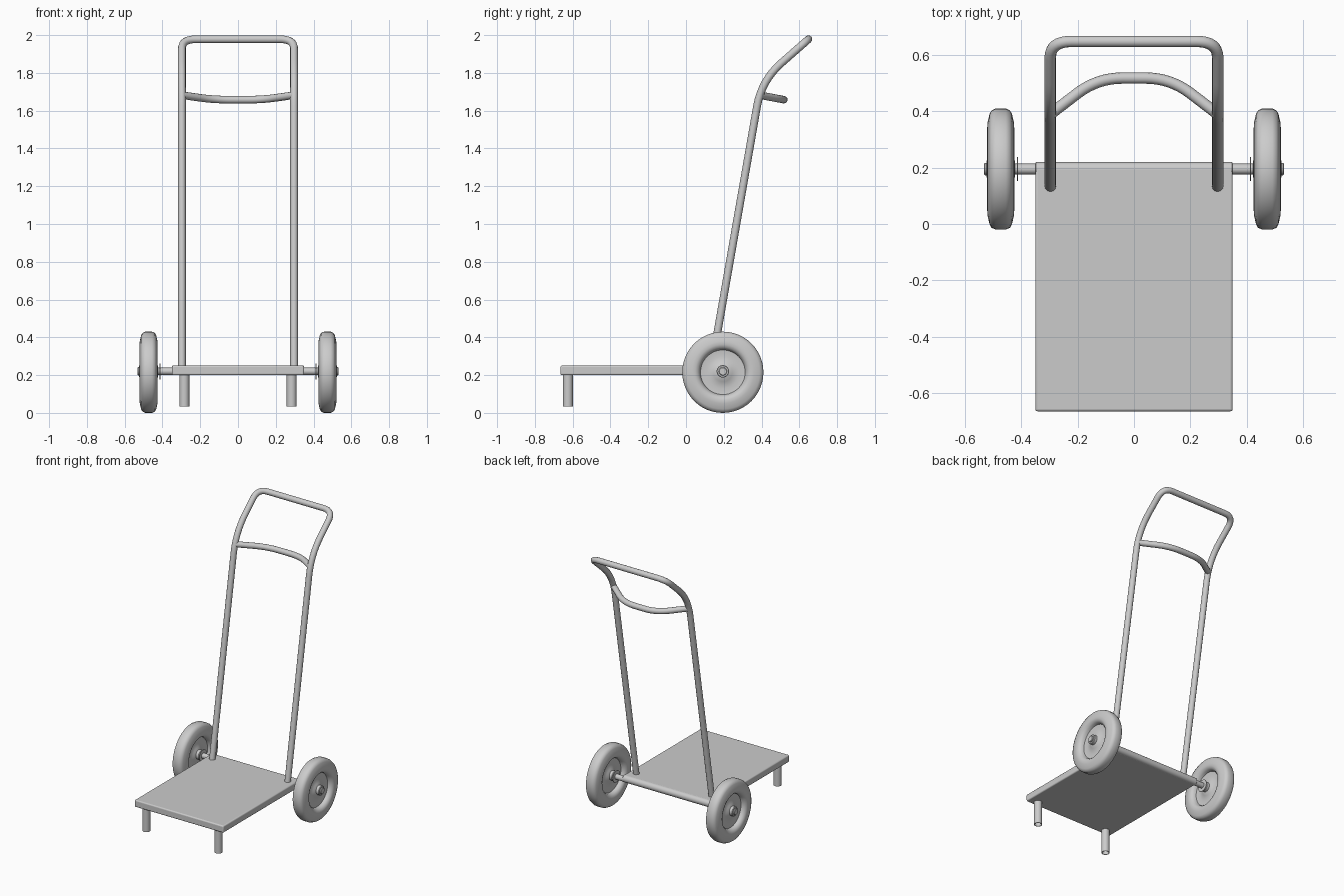
import bpy, bmesh, math
from mathutils import Vector, Matrix

if "Cube" in bpy.data.objects:
    bpy.data.objects.remove(bpy.data.objects["Cube"])


def finish(obj, angle=40):
    bpy.ops.object.select_all(action='DESELECT')
    obj.select_set(True)
    bpy.context.view_layer.objects.active = obj
    bpy.ops.object.shade_smooth_by_angle(angle=math.radians(angle))


def fillet(points, radii, steps=8):
    """Round the inner corners of a polyline."""
    pts = [Vector(p) for p in points]
    out = [pts[0]]
    for i in range(1, len(pts) - 1):
        p, cut = pts[i], radii[i - 1]
        a = p + (pts[i - 1] - p).normalized() * cut
        b = p + (pts[i + 1] - p).normalized() * cut
        for k in range(steps + 1):
            t = k / steps
            out.append(a * (1 - t) ** 2 + p * 2 * t * (1 - t) + b * t * t)
    return out + [pts[-1]]


def tube(name, path, radius):
    curve = bpy.data.curves.new(name, 'CURVE')
    curve.dimensions = '3D'
    curve.bevel_depth = radius
    curve.bevel_resolution = 4
    curve.use_fill_caps = True
    spline = curve.splines.new('POLY')
    spline.points.add(len(path) - 1)
    for sp, p in zip(spline.points, path):
        sp.co = (*p, 1)
    obj = bpy.data.objects.new(name, curve)
    bpy.context.collection.objects.link(obj)
    bpy.ops.object.select_all(action='DESELECT')
    obj.select_set(True)
    bpy.context.view_layer.objects.active = obj
    bpy.ops.object.convert(target='MESH')
    finish(bpy.context.view_layer.objects.active)


def lathe(name, profile, loc, axis='Z', segments=40):
    """Spin (radius, height) points round the given axis."""
    bm = bmesh.new()
    verts = [bm.verts.new((r, 0, h)) for r, h in profile]
    edges = [bm.edges.new(e) for e in zip(verts, verts[1:])]
    bmesh.ops.spin(bm, geom=verts + edges, axis=(0, 0, 1), cent=(0, 0, 0),
                   angle=math.tau, steps=segments, use_duplicate=False)
    bmesh.ops.remove_doubles(bm, verts=bm.verts, dist=1e-5)
    if axis == 'X':
        bm.transform(Matrix.Rotation(math.pi / 2, 4, 'Y'))
    bmesh.ops.recalc_face_normals(bm, faces=bm.faces)
    mesh = bpy.data.meshes.new(name)
    bm.to_mesh(mesh)
    bm.free()
    obj = bpy.data.objects.new(name, mesh)
    obj.location = loc
    bpy.context.collection.objects.link(obj)
    finish(obj)


def rod(name, radius, half, loc, axis='X', bevel=0.003):
    b = bevel
    lathe(name, [(0, -half), (radius - b, -half), (radius, -half + b),
                 (radius, half - b), (radius - b, half), (0, half)], loc, axis, 24)


AXLE_Y, AXLE_Z = 0.195, 0.22

# Flat load platform
bpy.ops.mesh.primitive_cube_add(size=1, location=(0, -0.2325, 0.225))
deck = bpy.context.object
deck.name = "platform"
deck.scale = (0.70, 0.865, 0.05)
bpy.ops.object.transform_apply(location=False, rotation=False, scale=True)
bev = deck.modifiers.new("bevel", 'BEVEL')
bev.width, bev.segments = 0.008, 3
finish(deck)

# Rounded rear edge and axle
rod("rear_tube", 0.025, 0.35, (0, AXLE_Y, 0.225))
rod("axle", 0.019, 0.52, (0, AXLE_Y, AXLE_Z))

# Main handle: two uprights bent back and joined at the top
side = [(0.297, 0.133, 0.235), (0.297, 0.40, 1.76), (0.297, 0.648, 1.978)]
side_l = [(-x, y, z) for x, y, z in reversed(side)]
side_l[0] = (-0.297, 0.648, 1.978)
tube("main_handle", fillet(side + side_l, [0.14, 0.075, 0.075, 0.14]), 0.0205)

# Lower bowed cross handle
half = [(0.297, 0.39, 1.682), (0.13, 0.518, 1.658)]
bow = half + [(-x, y, z) for x, y, z in reversed(half)]
tube("cross_handle", fillet(bow, [0.09, 0.09]), 0.02)

# Tyre and dished disc profiles, the same on both faces of the wheel
edge = [(0.118, 0.014), (0.122, 0.030), (0.132, 0.042), (0.147, 0.048),
        (0.165, 0.047), (0.195, 0.040), (0.208, 0.033), (0.215, 0.018)]
dish = [(0.0, 0.030), (0.035, 0.028), (0.050, 0.018), (0.085, 0.010)]
face = dish + edge
wheel = face + [(r, -h) for r, h in reversed(face)]

for s, word in ((1, "right"), (-1, "left")):
    x = s * 0.473
    lathe(f"{word}_wheel", wheel, (x, AXLE_Y, 0.215), 'X', 48)
    rod(f"{word}_hub", 0.033, 0.050, (x, AXLE_Y, AXLE_Z))
    rod(f"{word}_axle_end", 0.022, 0.030, (s * 0.502, AXLE_Y, AXLE_Z))
    rod(f"{word}_washer", 0.042, 0.002, (s * 0.413, AXLE_Y, AXLE_Z), bevel=0.0005)
    # Hollow front leg
    lathe(f"{word}_front_leg", [(0, 0.21), (0.026, 0.21), (0.026, 0.034),
                                (0.022, 0.034), (0.022, 0.20), (0, 0.20)],
          (s * 0.284, -0.625, 0), 'Z', 24)
